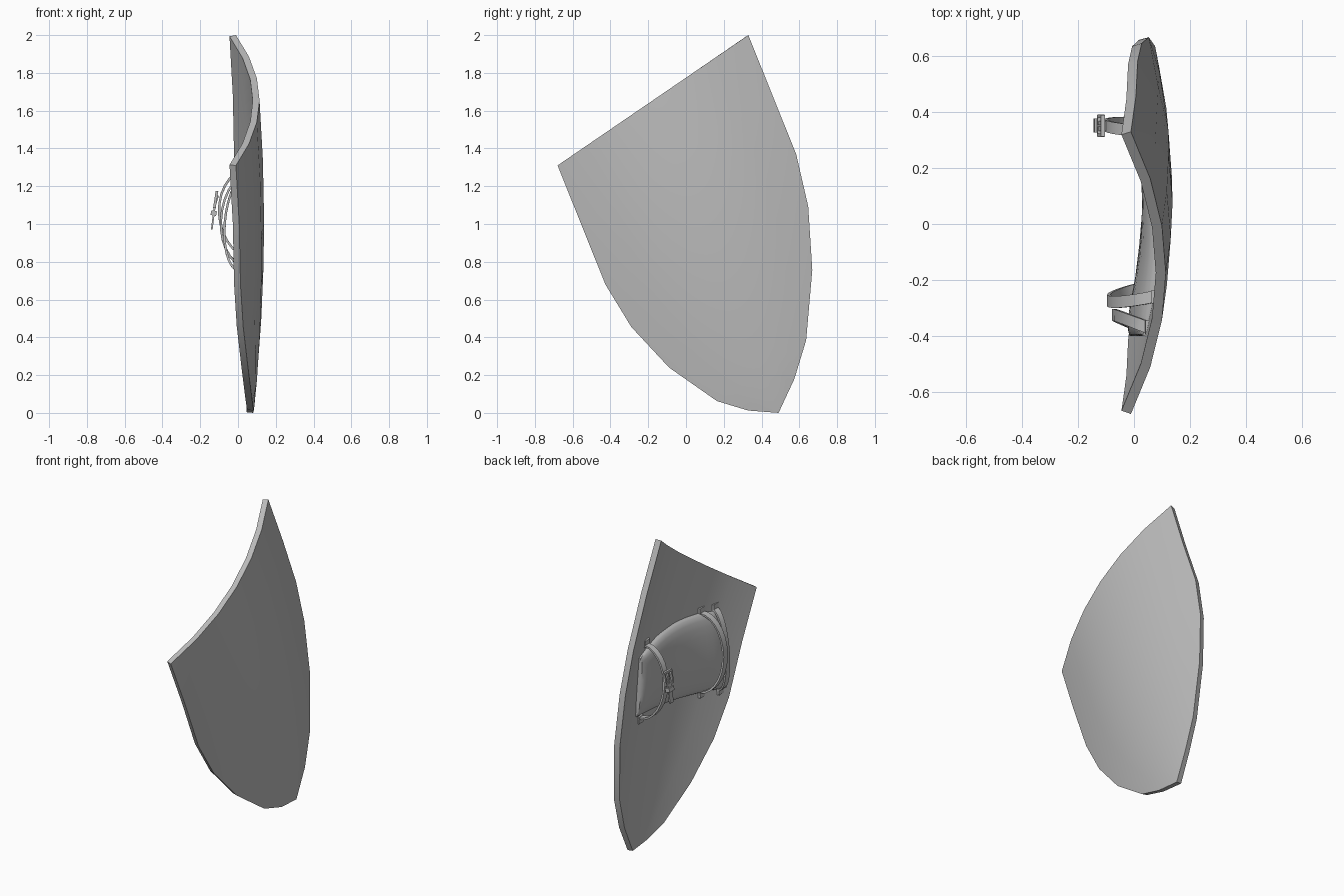
import bpy, bmesh, math
from mathutils import Vector

cube = bpy.data.objects.get("Cube")
if cube:
    bpy.data.objects.remove(cube, do_unlink=True)

grey = bpy.data.materials.new("plain grey")
grey.use_nodes = True
grey.diffuse_color = (0.5, 0.5, 0.5, 1)
grey.node_tree.nodes["Principled BSDF"].inputs["Base Color"].default_value = (0.5, 0.5, 0.5, 1)

THICK = 0.036


def finish(name, bm, smooth=True):
    bmesh.ops.recalc_face_normals(bm, faces=bm.faces)
    mesh = bpy.data.meshes.new(name)
    bm.to_mesh(mesh)
    bm.free()
    obj = bpy.data.objects.new(name, mesh)
    bpy.context.collection.objects.link(obj)
    mesh.materials.append(grey)
    bpy.ops.object.select_all(action="DESELECT")
    obj.select_set(True)
    bpy.context.view_layer.objects.active = obj
    if smooth:
        bpy.ops.object.shade_smooth_by_angle(angle=math.radians(35))
    return obj


# Leaning shield frame: s runs along the top edge, t from top to tip
def outer(s, t):
    x = 0.114 + 0.123 * t - 0.157 * t * t - 0.125 * s * s
    return Vector((x, -0.175 + 0.505 * s + 0.665 * t, 1.655 + 0.345 * s - 1.655 * t))


def inner_x(y, z):
    dy, dz = y + 0.175, z - 1.655
    s, t = 1.554 * dy + 0.624 * dz, 0.324 * dy - 0.474 * dz
    return outer(s, t).x - THICK * 1.04


# Shield plate: rows of half-width, narrowing to the tip
ROWS = [(0, 1), (0.19, 1), (0.381, 1), (0.532, 0.927), (0.699, 0.75),
        (0.865, 0.467), (0.942, 0.242), (1, 0)]
N = 3
bm = bmesh.new()
grid = []
for t, w in ROWS:
    if w:
        grid.append([bm.verts.new(outer(w * k / N, t)) for k in range(-N, N + 1)])
    else:
        grid.append([bm.verts.new(outer(0, t))] * (2 * N + 1))
for r0, r1 in zip(grid, grid[1:]):
    for k in range(2 * N):
        quad = [r0[k], r0[k + 1], r1[k + 1], r1[k]]
        bm.faces.new(list(dict.fromkeys(quad)))
bmesh.ops.recalc_face_normals(bm, faces=bm.faces)
if sum(f.normal.x for f in bm.faces) < 0:
    bmesh.ops.reverse_faces(bm, faces=bm.faces)
plate = finish("shield_plate", bm, smooth=False)
solid = plate.modifiers.new("thickness", "SOLIDIFY")
solid.thickness = THICK
solid.offset = -1
bpy.ops.object.modifier_apply(modifier="thickness")
bpy.ops.object.shade_smooth_by_angle(angle=math.radians(35))

# Forearm pad: a domed cushion that follows the inner face
bm = bmesh.new()
NA, NB = 20, 12
pad = []
for i in range(NA + 1):
    a = -math.cos(math.pi * i / NA)
    row = []
    y = 0.01 + 0.41 * a
    low, high = 0.80 + 0.05 * a, 1.24 + 0.05 * (1 - a * a)
    for j in range(NB + 1):
        b = -math.cos(math.pi * j / NB)
        z = (low + high) / 2 + b * (high - low) / 2
        h = 0.012 + 0.06 * math.sqrt(max(0, 1 - b * b)) * math.sqrt(max(0, 1 - a ** 6))
        row.append(bm.verts.new((inner_x(y, z) - h, y, z)))
    pad.append(row)
for r0, r1 in zip(pad, pad[1:]):
    for j in range(NB):
        bm.faces.new((r0[j], r0[j + 1], r1[j + 1], r1[j]))
rim = [e for e in bm.edges if e.is_boundary]
ext = bmesh.ops.extrude_edge_only(bm, edges=rim)["geom"]
for v in ext:
    if isinstance(v, bmesh.types.BMVert):
        v.co.x += 0.02
finish("forearm_pad", bm)


# Ribbon with a rectangular section, its width lying mostly along y
def ribbon(name, path, width, thick=0.012):
    bm = bmesh.new()
    rings = []
    for i, p in enumerate(path):
        d = (path[min(i + 1, len(path) - 1)] - path[max(i - 1, 0)]).normalized()
        side = (Vector((0, 1, 0)) - d * d.y).normalized()
        up = d.cross(side)
        rings.append([bm.verts.new(p + side * width / 2 * u + up * thick / 2 * v)
                      for u, v in ((-1, -1), (1, -1), (1, 1), (-1, 1))])
    for r0, r1 in zip(rings, rings[1:]):
        for k in range(4):
            bm.faces.new((r0[k], r0[(k + 1) % 4], r1[(k + 1) % 4], r1[k]))
    bm.faces.new(rings[0])
    bm.faces.new(rings[-1])
    return finish(name, bm)


# Strap: arch standing off the inner face, with a flat tab at each end
def strap(name, y_top, y_mid, y_low, z_top, z_low, reach, width):
    def root(y, z):
        return Vector((inner_x(y, z) - 0.004, y, z))
    ends = [root(y_top, z_top), root(y_low, z_low)]
    path = []
    for i in range(15):
        u = math.pi * i / 14
        f = (1 - math.cos(u)) / 2
        p = ends[0].lerp(ends[1], f)
        p.y += (y_mid - (y_top + y_low) / 2) * math.sin(u)
        p.x += (reach - (ends[0].x + ends[1].x) / 2) * math.sin(u)
        path.append(p)
    ribbon(name, path, width)
    for label, y, z, out in (("top", y_top, z_top, 0.035), ("low", y_low, z_low, -0.035)):
        ribbon(f"{name}_{label}_tab", [root(y, z - out * 0.3), root(y, z + out)], width * 1.15, 0.016)


strap("hand_strap_inner", -0.26, -0.275, -0.225, 1.27, 0.775, -0.09, 0.042)
strap("hand_strap_outer", -0.37, -0.325, -0.36, 1.26, 0.755, -0.07, 0.042)
strap("arm_strap", 0.33, 0.355, 0.36, 1.29, 0.82, -0.1, 0.042)

# Loose strap end hanging from the buckle
ribbon("strap_tail", [Vector(p) for p in ((-0.105, 0.35, 1.15), (-0.122, 0.35, 1.10),
                                          (-0.130, 0.35, 1.04), (-0.139, 0.35, 0.97))], 0.036, 0.009)

# Buckle: four bars and a prong around the arm strap
bm = bmesh.new()
BARS = [(0, 0.038, 0.076, 0.012), (0, -0.038, 0.076, 0.012), (0.034, 0, 0.012, 0.076),
        (-0.034, 0, 0.012, 0.076), (0, 0, 0.008, 0.08)]
for dy, dz, wy, wz in BARS:
    new = bmesh.ops.create_cube(bm, size=1)["verts"]
    for v in new:
        z = dz + v.co.z * wz
        v.co = Vector((-0.118 + v.co.x * 0.014 + 0.15 * z, 0.352 + dy + v.co.y * wy, 1.13 + z))
finish("buckle", bm, smooth=False)

# Strap keeper loop below the buckle
ribbon("strap_keeper", [Vector((-0.126, 0.352, 1.07)), Vector((-0.131, 0.352, 1.045))], 0.05, 0.03)
